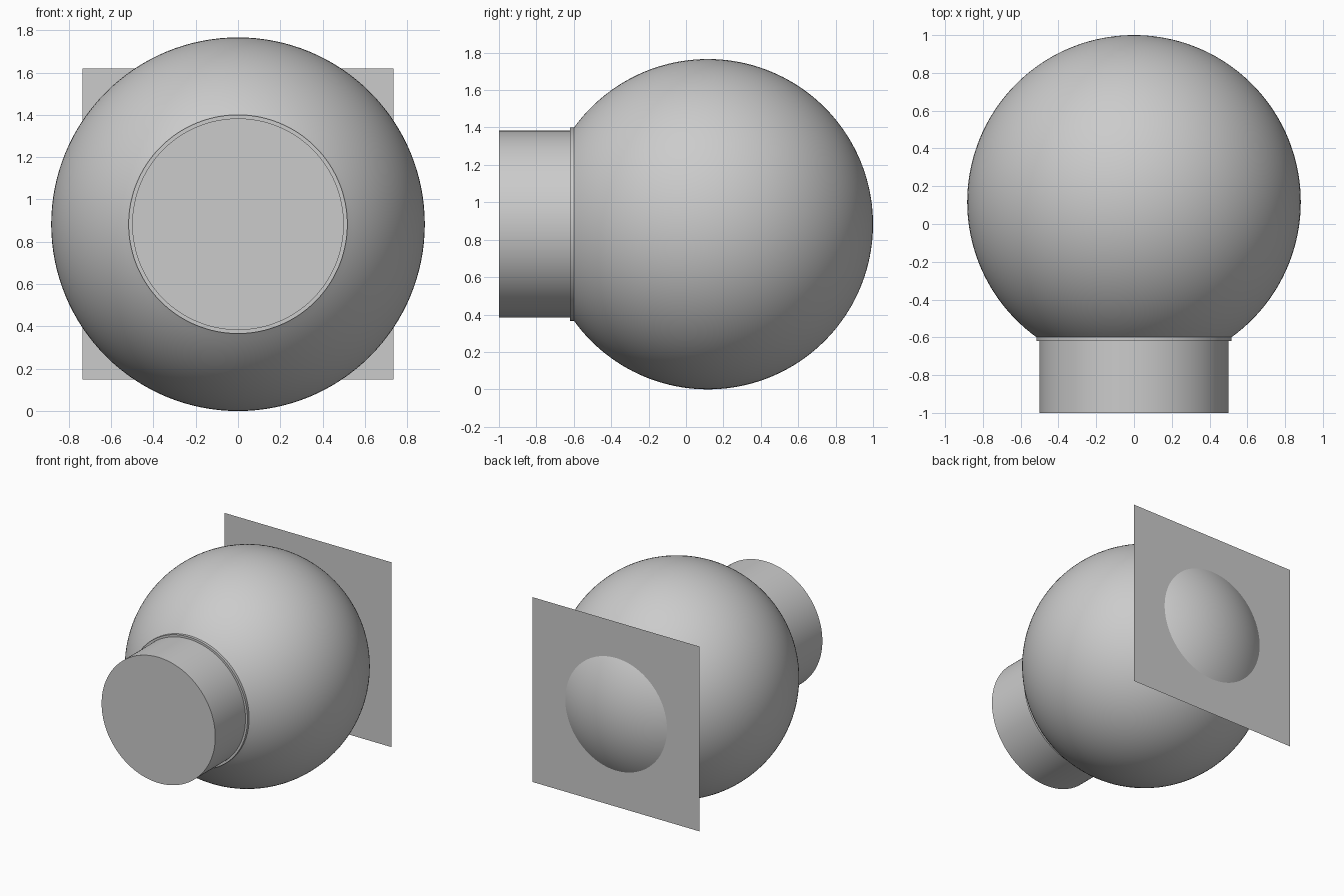
import bpy, bmesh
from math import sin, cos, pi, asin, sqrt

if "Cube" in bpy.data.objects:
    bpy.data.objects.remove(bpy.data.objects["Cube"])

R, CY, CZ = 0.883, 0.117, 0.883   # globe radius and centre
SEG = 128


def lathe(name, profile):
    """Revolve (radius, y) points about the horizontal y axis through the globe centre."""
    bm = bmesh.new()
    rings = []
    for r, y in profile:
        if r < 1e-6:
            rings.append([bm.verts.new((0, y, CZ))])
        else:
            rings.append([bm.verts.new((r * cos(2 * pi * i / SEG), y, CZ + r * sin(2 * pi * i / SEG)))
                          for i in range(SEG)])
    for a, b in zip(rings, rings[1:]):
        for i in range(SEG):
            j = (i + 1) % SEG
            if len(a) == 1:
                bm.faces.new((a[0], b[i], b[j]))
            elif len(b) == 1:
                bm.faces.new((a[i], b[0], a[j]))
            else:
                bm.faces.new((a[i], b[i], b[j], a[j]))
    bmesh.ops.recalc_face_normals(bm, faces=bm.faces)
    mesh = bpy.data.meshes.new(name)
    bm.to_mesh(mesh)
    bm.free()
    ob = bpy.data.objects.new(name, mesh)
    bpy.context.collection.objects.link(ob)
    bpy.ops.object.select_all(action='DESELECT')
    ob.select_set(True)
    bpy.context.view_layer.objects.active = ob
    bpy.ops.object.shade_smooth_by_angle()
    return ob


# Globe: sphere open at the front, ending in a small lip and a neck inside the holder
LIP = 0.517
end = pi - asin(LIP / R)
globe = [(R * sin(end * k / 64), CY + R * cos(end * k / 64)) for k in range(65)]
globe += [(LIP, -0.62), (0.498, -0.62), (0.498, -0.70)]
lathe("globe", globe)

# Cylindrical holder at the front, closed at its outer end
lathe("holder", [(0, -1.0), (0.5, -1.0), (0.5, -0.60)])

# Thin square mounting plate, with the back of the globe bulging through it
bpy.ops.mesh.primitive_plane_add(size=1.47, location=(0, 0.878, CZ), rotation=(-pi / 2, 0, 0))
bpy.context.object.name = "mounting_plate"
